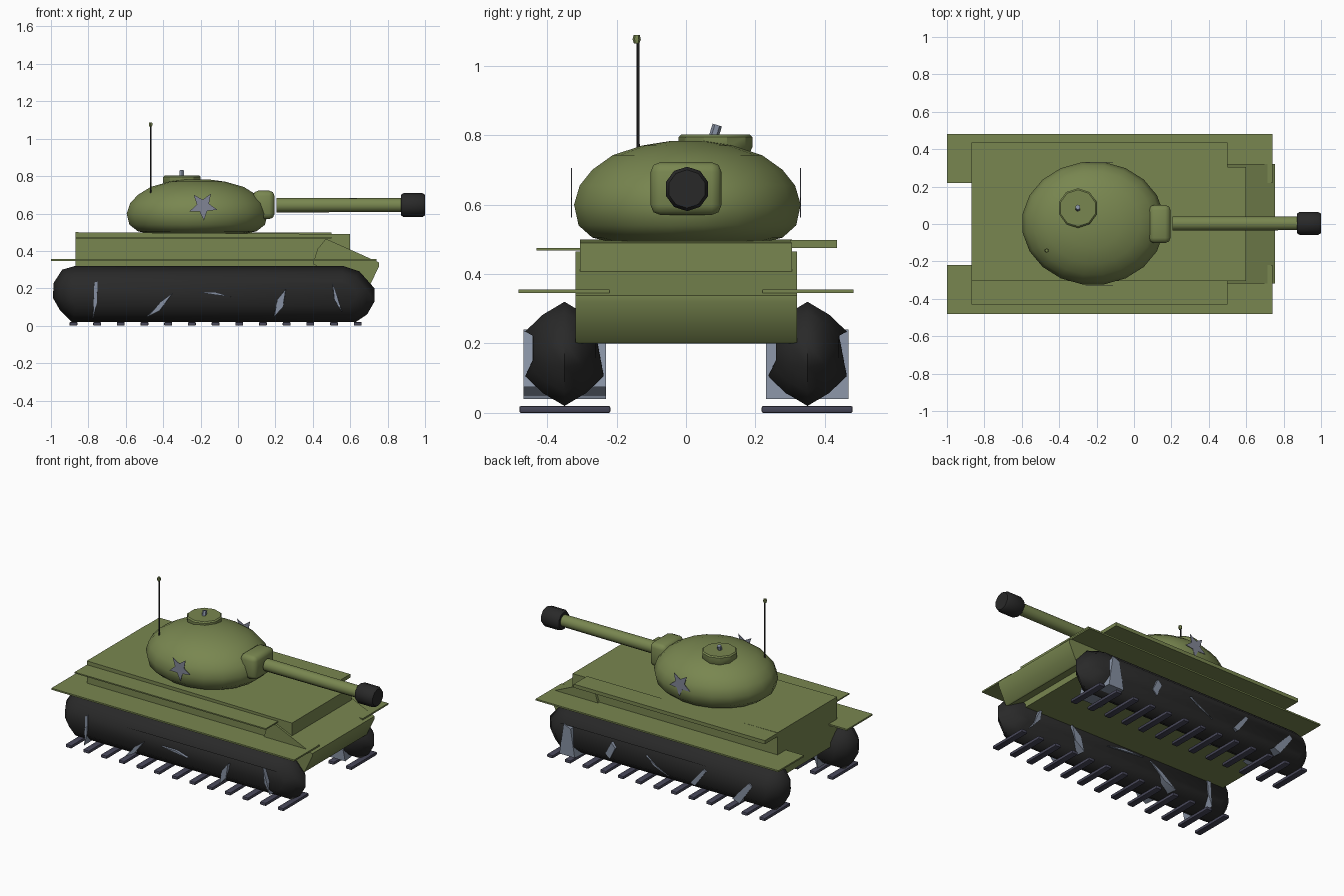
import bpy, bmesh, math
from mathutils import Matrix, Vector

if "Cube" in bpy.data.objects:
    bpy.data.objects.remove(bpy.data.objects["Cube"])


def material(name, rgb):
    m = bpy.data.materials.new(name)
    m.diffuse_color = (*rgb, 1)
    m.use_nodes = True
    m.node_tree.nodes["Principled BSDF"].inputs["Base Color"].default_value = m.diffuse_color
    return m


OLIVE = material("olive paint", (0.19, 0.24, 0.08))
BLACK = material("black rubber", (0.022, 0.022, 0.022))
STEEL = material("blue grey steel", (0.24, 0.28, 0.36))
STAR = material("grey star", (0.22, 0.235, 0.30))
TREAD = material("dark tread", (0.06, 0.06, 0.095))


def finish(bm, name, mat, bevel=0, angle=35):
    bmesh.ops.recalc_face_normals(bm, faces=bm.faces)
    if bevel:
        bmesh.ops.bevel(bm, geom=bm.edges[:], offset=bevel, segments=2,
                        profile=0.5, affect='EDGES')
    me = bpy.data.meshes.new(name)
    bm.to_mesh(me)
    bm.free()
    me.materials.append(mat)
    ob = bpy.data.objects.new(name, me)
    bpy.context.collection.objects.link(ob)
    bpy.ops.object.select_all(action='DESELECT')
    ob.select_set(True)
    bpy.context.view_layer.objects.active = ob
    bpy.ops.object.shade_smooth_by_angle(angle=math.radians(angle))
    return ob


def box(name, lo, hi, mat, bevel=0, angle=35):
    bm = bmesh.new()
    lo, hi = Vector(lo), Vector(hi)
    bmesh.ops.create_cube(bm, size=1, matrix=Matrix.Translation((lo + hi) / 2)
                          @ Matrix.Diagonal((*(hi - lo), 1)))
    return finish(bm, name, mat, bevel, angle)


def loft(name, rings, mat, angle=35):
    """Skin a list of equal-length point rings and cap both ends."""
    bm = bmesh.new()
    vs = [[bm.verts.new(p) for p in r] for r in rings]
    n = len(rings[0])
    for a, b in zip(vs, vs[1:]):
        for i in range(n):
            j = (i + 1) % n
            bm.faces.new((a[i], a[j], b[j], b[i]))
    bm.faces.new(vs[0])
    bm.faces.new(vs[-1])
    return finish(bm, name, mat, angle=angle)


def prism(name, profile, y0, y1, mat, angle=35, widen=1.0):
    """Side profile (x, z) pulled along y, optionally widened in x at y0."""
    cx = sum(p[0] for p in profile) / len(profile)
    return loft(name, [[(cx + (x - cx) * w, y, z) for x, z in profile]
                       for y, w in ((y0, widen), (y1, 1.0))], mat, angle)


def lathe(name, centre, profile, sides, mat, axis='Z', sy=1.0, angle=35):
    """Turn a (radius, offset) profile about an axis through centre."""
    cx, cy, cz = centre
    rings = []
    for r, h in profile:
        ring = []
        for k in range(sides):
            a = math.tau * (k + 0.5) / sides
            u, v = r * math.cos(a), r * math.sin(a)
            ring.append((cx + u, cy + v * sy, cz + h) if axis == 'Z'
                        else (cx + h, cy + u, cz + v))
        rings.append(ring)
    return loft(name, rings, mat, angle)


# Hull box and the tilted nose block in front of it
prism("hull", [(-0.87, 0.2), (-0.87, 0.5), (0.60, 0.49), (0.60, 0.2)], -0.305, 0.305, OLIVE)
prism("nose", [(0.47, 0.465), (0.755, 0.338), (0.755, 0.32), (0.70, 0.205), (0.69, 0.2),
               (0.40, 0.33), (0.425, 0.41)], -0.318, 0.32, OLIVE, 50)

# Deck side shelves
box("deck_shelf_near", (-0.87, -0.43, 0.467), (0.5, -0.30, 0.475), OLIVE)
box("deck_shelf_far", (-0.87, 0.30, 0.475), (0.5, 0.435, 0.498), OLIVE)

# Track outline (x, z), shared by both sides
OUTLINE = [(-0.89, 0.02), (-0.95, 0.08), (-0.99, 0.15), (-0.985, 0.23), (-0.94, 0.30),
           (-0.87, 0.32), (0.56, 0.32), (0.65, 0.29), (0.73, 0.20), (0.73, 0.13),
           (0.69, 0.06), (0.63, 0.02)]
# Wheel slivers that show through the tracks, as (x, z) outlines
NEAR = [[(-0.775, 0.04), (-0.768, 0.23), (-0.75, 0.24), (-0.755, 0.12)],
        [(-0.48, 0.05), (-0.41, 0.13), (-0.35, 0.175), (-0.42, 0.08)],
        [(-0.22, 0.18), (-0.12, 0.18), (-0.04, 0.155), (-0.12, 0.165)],
        [(0.195, 0.05), (0.21, 0.14), (0.255, 0.195), (0.24, 0.10)],
        [(0.505, 0.235), (0.515, 0.14), (0.555, 0.075), (0.53, 0.16)]]
FAR = [[(-0.80, 0.19), (-0.78, 0.21), (-0.66, 0.08), (-0.71, 0.06)],
       [(-0.47, 0.20), (-0.45, 0.21), (-0.36, 0.10), (-0.39, 0.09)],
       [(-0.20, 0.10), (-0.12, 0.14), (-0.04, 0.19), (-0.10, 0.14)],
       [(0.18, 0.18), (0.21, 0.21), (0.25, 0.13), (0.22, 0.10)],
       [(0.47, 0.04), (0.50, 0.22), (0.55, 0.24), (0.58, 0.04)]]

for s, side, slivers in ((-1, "near", NEAR), (1, "far", FAR)):
    # Thin lower fender
    ya, yb = sorted((s * 0.22, s * 0.482))
    box("fender_" + side, (-1.0, ya, 0.346), (0.74, yb, 0.356), OLIVE)

    # Track body: ridge along the middle, flat side faces, slimmer front tip
    rings = []
    for t in (-1, -0.55, 0, 0.55, 1):
        f = 1 - 0.57 * abs(t) ** 1.4
        ring = []
        for x, z in OUTLINE:
            sx = min(max(x, -0.84), 0.56)
            slim = 0.8 if x > 0.64 else 1
            ring.append((sx + (x - sx) * f, s * 0.35 + 0.113 * t * slim,
                         0.17 + (z - 0.17) * f))
        rings.append(ring)
    loft("track_" + side, rings, BLACK, 75)

    # Wheels
    for i, sliver in enumerate(slivers):
        prism(f"wheel_{side}_{i + 1}", sliver, s * 0.23, s * 0.468, STEEL, widen=1.5)

    # Ground bars
    for i in range(13):
        x = -0.88 + i * 1.52 / 12
        ya, yb = sorted((s * 0.218, s * 0.48))
        box(f"tread_bar_{side}_{i + 1}", (x - 0.021, ya, 0.0), (x + 0.021, yb, 0.02),
            TREAD, 0.005)

    # Star plate on the turret side
    star = []
    for k in range(10):
        r = 0.078 if k % 2 == 0 else 0.034
        a = -math.pi / 2 + k * math.tau / 10 + 0.06
        star.append((-0.187 + r * math.cos(a), 0.64 + r * math.sin(a)))
    prism("star_" + side, star, s * 0.328, s * 0.331, STAR)

# Turret dome
R = 0.382
lathe("turret", (-0.218, 0.004, 0), [(R * f, z) for f, z in (
    (0.60, 0.485), (0.84, 0.505), (0.96, 0.54), (1.0, 0.60), (0.95, 0.655),
    (0.84, 0.70), (0.66, 0.742), (0.40, 0.770), (0.15, 0.783))],
    20, OLIVE, sy=0.865, angle=60)

# Hatch and its knob
lathe("hatch", (-0.30, 0.085, 0), [(0.095, 0.74), (0.106, 0.765), (0.106, 0.795),
                                   (0.098, 0.802)], 10, OLIVE)
knob = lathe("hatch_knob", (0, 0, 0), [(0.014, -0.01), (0.014, 0.024)], 6, STEEL)
knob.location = (-0.30, 0.083, 0.806)
knob.rotation_euler = (-0.3, 0, 0)

# Antenna and tip
lathe("antenna", (-0.467, -0.138, 0), [(0.005, 0.70), (0.004, 1.07)], 6, BLACK)
lathe("antenna_tip", (-0.467, -0.142, 0), [(0.008, 1.064), (0.012, 1.076), (0.009, 1.088)],
      6, OLIVE)

# Gun mount, barrel and muzzle
box("gun_mount", (0.08, -0.102, 0.57), (0.195, 0.102, 0.722), OLIVE, 0.028, 60)
GUN = (0, 0.003, 0.645)
lathe("barrel", GUN, [(0.039, 0.205), (0.037, 0.89)], 14, OLIVE, 'X')
lathe("muzzle", GUN, [(0.055, 0.872), (0.064, 0.885), (0.064, 0.985), (0.055, 1.0)],
      10, BLACK, 'X')
